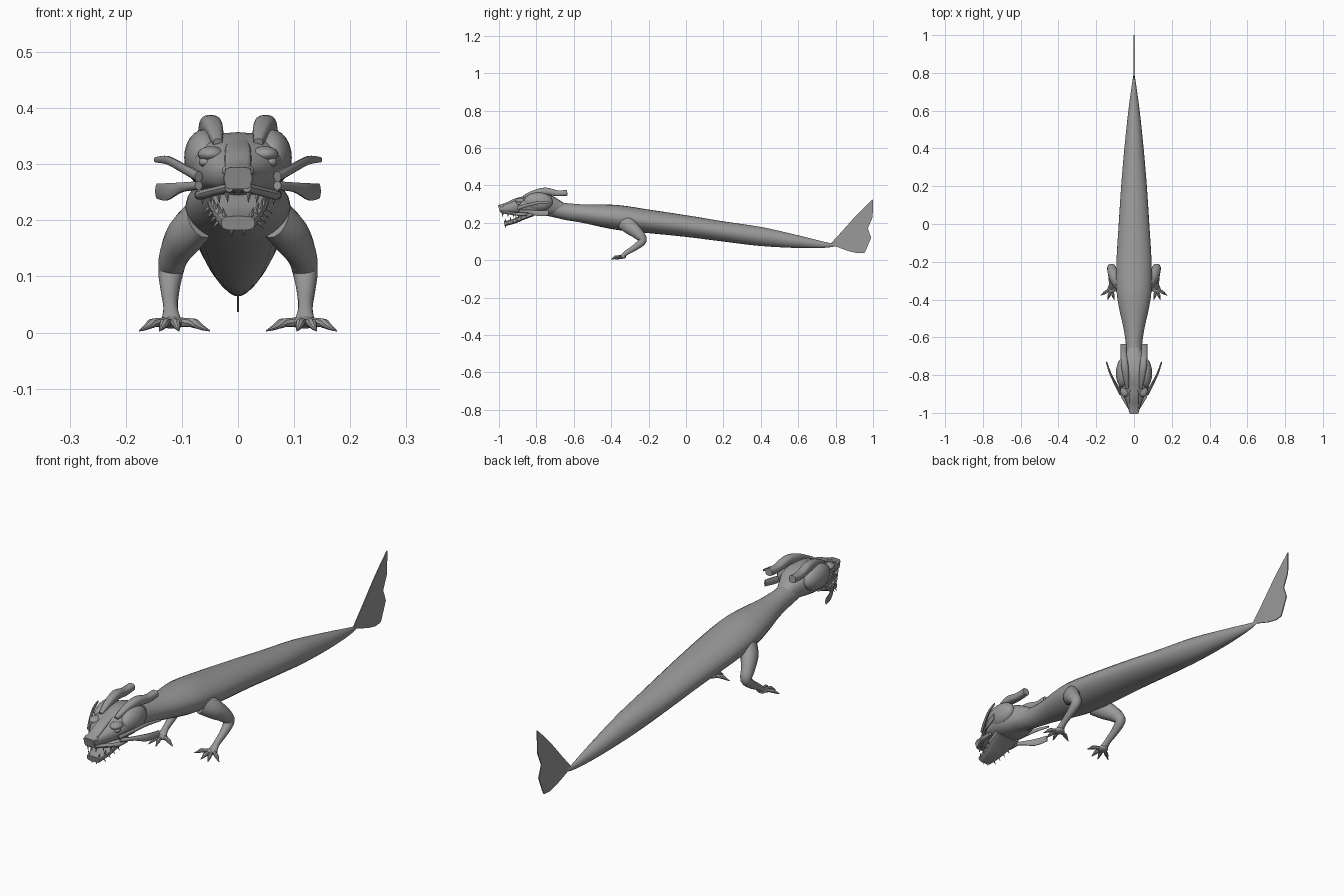
import bpy, bmesh, math
from mathutils import Vector, Matrix

cube = bpy.data.objects.get("Cube")
if cube:
    bpy.data.objects.remove(cube, do_unlink=True)

GREY = (0.32, 0.32, 0.32, 1)
mat = bpy.data.materials.new("stone grey")
mat.use_nodes = True
mat.diffuse_color = GREY
mat.node_tree.nodes["Principled BSDF"].inputs["Base Color"].default_value = GREY


def finish(name, bm, mirror=False, smooth=True):
    bmesh.ops.recalc_face_normals(bm, faces=bm.faces)
    mesh = bpy.data.meshes.new(name)
    bm.to_mesh(mesh)
    bm.free()
    mesh.materials.append(mat)
    ob = bpy.data.objects.new(name, mesh)
    bpy.context.collection.objects.link(ob)
    if mirror:
        ob.modifiers.new("mirror", "MIRROR")
    if smooth:
        bpy.ops.object.select_all(action="DESELECT")
        ob.select_set(True)
        bpy.context.view_layer.objects.active = ob
        bpy.ops.object.shade_smooth_by_angle(angle=math.radians(40))
    return ob


def resample(rows, steps):
    """Smooth curve through the rows, all values together."""
    out = []
    last = len(rows) - 1
    for i in range(last):
        p0, p1, p2, p3 = (rows[min(max(i + k, 0), last)] for k in (-1, 0, 1, 2))
        for s in range(steps):
            t = s / steps
            out.append([b + 0.5 * t * (c - a + t * (2*a - 5*b + 4*c - d + t * (3*(b - c) + d - a)))
                        for a, b, c, d in zip(p0, p1, p2, p3)])
    return out + [list(rows[-1])]


def tube(name, rows, n=16, power=1.0, steps=4, mirror=False):
    """Loft along rows of x, y, z, half width, half height."""
    rows = resample(rows, steps)
    pts = [Vector(r[:3]) for r in rows]
    bm = bmesh.new()
    rings = []
    for i, r in enumerate(rows):
        t = (pts[min(i + 1, len(pts) - 1)] - pts[max(i - 1, 0)]).normalized()
        side = Vector((1, 0, 0))
        side = (side - t * side.dot(t)).normalized()
        up = t.cross(side)
        ring = []
        for k in range(n):
            ang = math.tau * k / n
            c, s = math.cos(ang), math.sin(ang)
            u = math.copysign(abs(c) ** power, c) * max(r[3], 0.0005)
            v = math.copysign(abs(s) ** power, s) * max(r[4], 0.0005)
            ring.append(bm.verts.new(pts[i] + side * u + up * v))
        rings.append(ring)
    for a, b in zip(rings, rings[1:]):
        for k in range(n):
            bm.faces.new((a[k], a[(k + 1) % n], b[(k + 1) % n], b[k]))
    bm.faces.new(rings[0])
    bm.faces.new(rings[-1])
    return finish(name, bm, mirror)


def ellipsoid(name, centre, radii, mirror=True):
    bm = bmesh.new()
    m = Matrix.Translation(centre) @ Matrix.Diagonal((*radii, 1))
    bmesh.ops.create_uvsphere(bm, u_segments=20, v_segments=12, radius=1, matrix=m)
    return finish(name, bm, mirror)


# Long body tapering from neck to tail: y, bottom, top, half width
profile = [(-0.82, .245, .325, .045), (-0.73, .235, .315, .045), (-0.64, .215, .305, .043),
           (-0.55, .20, .298, .056), (-0.45, .178, .298, .078), (-0.35, .16, .293, .093),
           (-0.2, .145, .27, .093), (0, .125, .24, .081), (0.2, .10, .207, .068),
           (0.4, .076, .177, .051), (0.6, .065, .132, .03), (0.74, .066, .098, .011),
           (0.8, .075, .085, .001)]
tube("body", [(0, y, (b + t) / 2, w, (t - b) / 2) for y, b, t, w in profile], n=24, power=1.05)

# Thin tail fin with a wavy rear edge
outline = [(.77, .085), (.83, .15), (.91, .24), (.96, .29), (1, .327), (.998, .23), (.972, .17),
           (.99, .12), (.965, .06), (.955, .04), (.92, .037), (.87, .048), (.81, .07)]
bm = bmesh.new()
fin = bm.faces.new([bm.verts.new((-0.002, y, z)) for y, z in outline])
ext = bmesh.ops.extrude_face_region(bm, geom=[fin])
bmesh.ops.translate(bm, vec=(0.004, 0, 0),
                    verts=[g for g in ext["geom"] if isinstance(g, bmesh.types.BMVert)])
finish("tail_fin", bm, smooth=False)

# Head: skull, snout ridge and hanging lower jaw
skull = [(-0.995, .258, .292, .026), (-0.95, .25, .306, .038), (-0.90, .247, .325, .062),
         (-0.86, .243, .342, .078), (-0.80, .238, .357, .084), (-0.74, .238, .35, .068),
         (-0.69, .24, .325, .046), (-0.65, .245, .30, .03)]
tube("skull", [(0, y, (b + t) / 2, w, (t - b) / 2) for y, b, t, w in skull], n=20, power=0.8)
tube("snout_ridge", [(0, -1, .275, .024, .02), (0, -.96, .287, .024, .02),
                     (0, -.91, .31, .024, .02), (0, -.85, .332, .02, .014)], power=0.4)
tube("upper_lip", [(.016, -.985, .258, .009, .008), (.04, -.945, .252, .01, .008),
                   (.064, -.90, .246, .01, .009), (.07, -.85, .246, .008, .009)],
     n=10, mirror=True)
tube("lower_jaw", [(0, -.82, .248, .06, .014), (0, -.87, .23, .054, .014),
                   (0, -.92, .208, .042, .013), (0, -.972, .195, .03, .013)], power=0.6)

# Cheeks, brows and nostrils
ellipsoid("cheek", (.06, -.79, .312), (.036, .078, .05))
ellipsoid("brow", (.048, -.885, .318), (.024, .03, .014))
ellipsoid("eye", (.058, -.893, .304), (.012, .014, .009))
ellipsoid("nostril", (.02, -.982, .288), (.009, .014, .009))

# Blunt horns and flat ear fins sweeping back
tube("horn", [(.036, -.87, .338, .008, .008), (.042, -.81, .358, .016, .017),
              (.049, -.75, .369, .019, .019), (.054, -.69, .358, .017, .016),
              (.055, -.635, .36, .016, .015)], power=0.75, mirror=True)
tube("upper_ear", [(.07, -.90, .278, .008, .01), (.098, -.85, .293, .006, .009),
                   (.125, -.79, .307, .005, .008), (.147, -.73, .308, .003, .005)],
     n=10, mirror=True)
tube("lower_ear", [(.07, -.89, .262, .008, .008), (.10, -.84, .259, .006, .009),
                   (.126, -.79, .251, .005, .016), (.144, -.735, .252, .004, .014)],
     n=10, mirror=True)

# Teeth along both jaws and spikes under the chin
teeth = []
for i in range(4):
    f = i / 3
    teeth.append((.022 + .026 * f, -.966 + .085 * f, .203 + .026 * f, .006, .022))
    teeth.append((.02 + .045 * f, -.98 + .085 * f, .25 - .004 * f, -.002, -.02))
    teeth.append((.034 + .016 * f, -.95 + .07 * f, .198 + .026 * f, .012, -.014))
teeth.append((.011, -.965, .187, 0, -.016))
bm = bmesh.new()
for x, y, z, dx, dz in teeth:
    base = [bm.verts.new((x + .005 * math.cos(a), y + .005 * math.sin(a), z))
            for a in (0, math.pi / 2, math.pi, math.pi * 1.5)]
    tip = bm.verts.new((x + dx, y, z + dz))
    bm.faces.new(base)
    for k in range(4):
        bm.faces.new((base[k], base[(k + 1) % 4], tip))
finish("teeth", bm, mirror=True, smooth=False)

# Bent legs with clawed feet
tube("leg", [(.065, -.33, .205, .03, .045), (.092, -.295, .175, .034, .04),
             (.113, -.255, .14, .027, .03), (.12, -.232, .105, .022, .022),
             (.121, -.27, .07, .016, .017), (.12, -.315, .042, .013, .013),
             (.119, -.34, .02, .019, .012)], mirror=True)
ellipsoid("foot", (.118, -.343, .018), (.022, .022, .011))
toes = [(.176, -.378), (.14, -.402), (.105, -.402), (.05, -.365)]
for i, (x, y) in enumerate(toes):
    def along(f, z, r):
        return (.119 + (x - .119) * f, -.34 + (y + .34) * f, z, r, r)
    tube(f"toe_{i + 1}", [along(0, .018, .010), along(.4, .018, .008), along(.62, .016, .0085),
                          along(.8, .009, .005), along(1, .003, .001)], n=8, steps=3, mirror=True)
